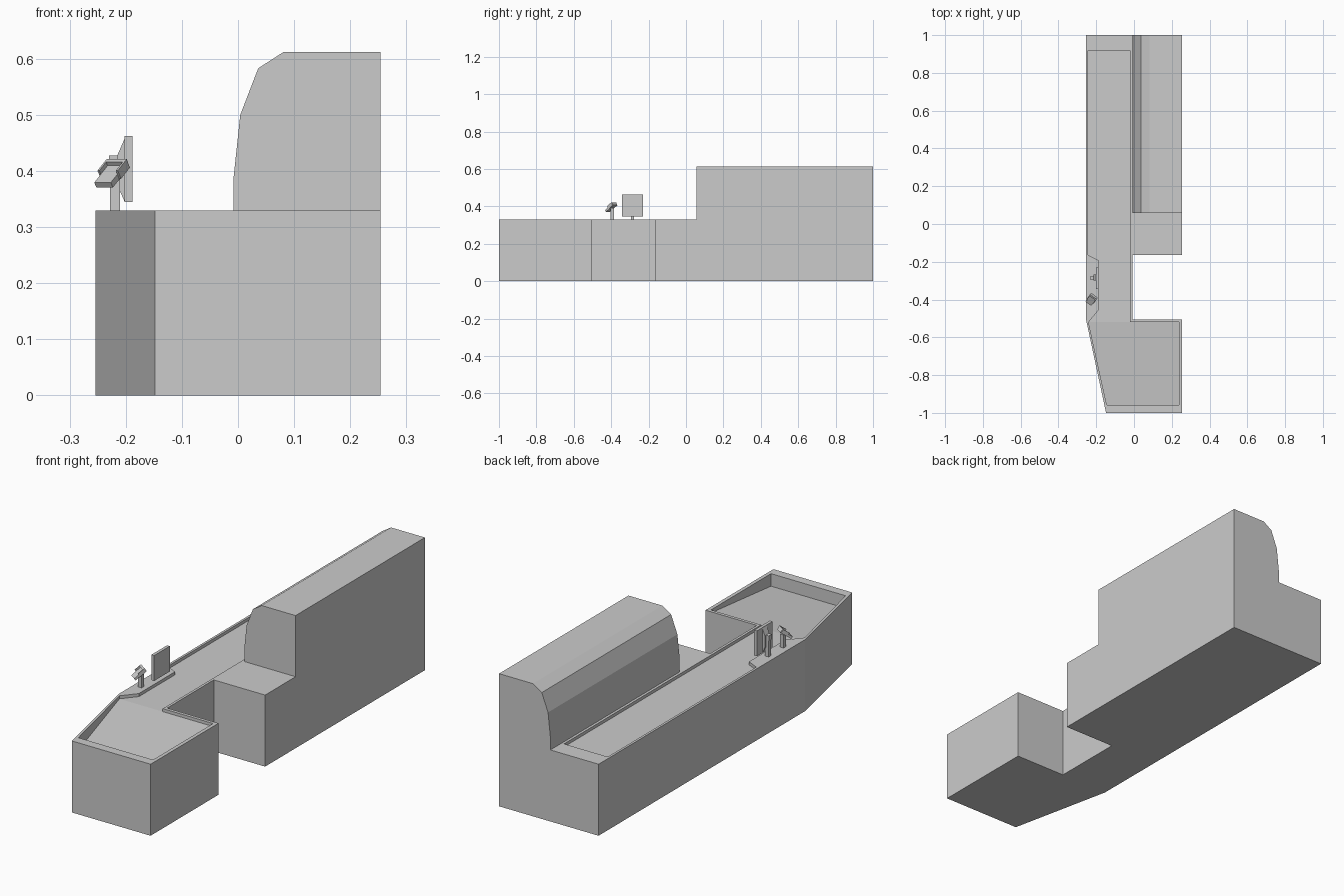
import bpy, bmesh, math
from mathutils import Matrix, Vector

if "Cube" in bpy.data.objects:
    bpy.data.objects.remove(bpy.data.objects["Cube"])


def loft(name, low, high, caps=None):
    """Solid between two matching loops of points; caps splits the low end into planar faces."""
    bm = bmesh.new()
    a = [bm.verts.new(p) for p in low]
    b = [bm.verts.new(p) for p in high]
    n = len(a)
    for face in caps or [range(n)]:
        bm.faces.new([a[i] for i in face])
    bm.faces.new(b)
    for i in range(n):
        j = (i + 1) % n
        bm.faces.new((a[i], a[j], b[j], b[i]))
    bmesh.ops.recalc_face_normals(bm, faces=bm.faces)
    mesh = bpy.data.meshes.new(name)
    bm.to_mesh(mesh)
    bm.free()
    ob = bpy.data.objects.new(name, mesh)
    bpy.context.collection.objects.link(ob)
    return ob


def prism_z(name, pts, z0, z1):
    return loft(name, [(x, y, z0) for x, y in pts], [(x, y, z1) for x, y in pts])


def prism_y(name, pts, y0, y1):
    return loft(name, [(x, y0, z) for x, z in pts], [(x, y1, z) for x, z in pts])


def box(name, x0, x1, y0, y1, z0, z1):
    return prism_z(name, [(x0, y0), (x1, y0), (x1, y1), (x0, y1)], z0, z1)


TOP = 0.33

# Counter body with the cashier notch
body = prism_z("counter_body", [
    (-0.254, 1), (-0.254, -0.505), (-0.148, -1), (0.254, -1), (0.254, -0.505),
    (-0.008, -0.505), (-0.008, -0.165), (0.254, -0.165), (0.254, 1)], 0, TOP)

# Recess: shallow flat belt, then a tray sloping down to the front
recess = [(-0.243, 0.918), (-0.243, -0.165), (-0.187, -0.192), (-0.187, -0.455),
          (-0.241, -0.52), (-0.144, -0.958), (0.237, -0.958), (0.237, -0.52),
          (-0.02, -0.52), (-0.02, 0.918)]
floor = [(x, y, 0.316 + 0.1 * min(0, y + 0.52)) for x, y in recess]
cutter = loft("recess_cutter", floor, [(x, y, 0.4) for x, y in recess],
              caps=[(0, 1, 2, 3, 4, 8, 9), (4, 5, 6, 7, 8)])
cutter.hide_render = True
mod = body.modifiers.new("recess", 'BOOLEAN')
mod.operation = 'DIFFERENCE'
mod.solver = 'EXACT'
mod.object = cutter
bpy.context.view_layer.objects.active = body
bpy.ops.object.modifier_apply(modifier=mod.name)
bpy.data.objects.remove(cutter)

# Tall rear cabinet with a faceted shoulder
prism_y("upper_cabinet", [(0.254, TOP), (-0.008, TOP), (-0.008, 0.387), (0.004, 0.5),
                          (0.036, 0.583), (0.081, 0.612), (0.254, 0.612)], 0.057, 1)

# Monitor: panel, tapered bracket and post
box("monitor_panel", -0.202, -0.188, -0.343, -0.229, 0.345, 0.462)
prism_y("monitor_bracket", [(-0.202, 0.458), (-0.215, 0.428), (-0.215, 0.375), (-0.202, 0.345)],
        -0.3, -0.268)
box("monitor_arm", -0.23, -0.208, -0.297, -0.275, 0.405, 0.428)
box("monitor_post", -0.228, -0.21, -0.295, -0.277, TOP, 0.41)

# Card reader: post plus a tilted plate with side cheeks and a hood
box("reader_post", -0.228, -0.21, -0.403, -0.385, TOP, 0.39)
pose = (Matrix.Translation(Vector((-0.224, -0.398, 0.394)))
        @ Matrix.Rotation(math.radians(55), 4, 'Z')
        @ Matrix.Rotation(math.radians(-36), 4, 'Y'))
parts = [box("reader_plate", -0.033, 0.028, -0.018, 0.018, -0.005, 0.006),
         box("reader_hood", 0.018, 0.028, -0.021, 0.021, 0.006, 0.014)]
for label, s in (("left", 1), ("right", -1)):
    parts.append(box("reader_cheek_" + label, -0.008, 0.026, s * 0.018, s * 0.022, -0.004, 0.014))
for p in parts:
    p.matrix_world = pose
